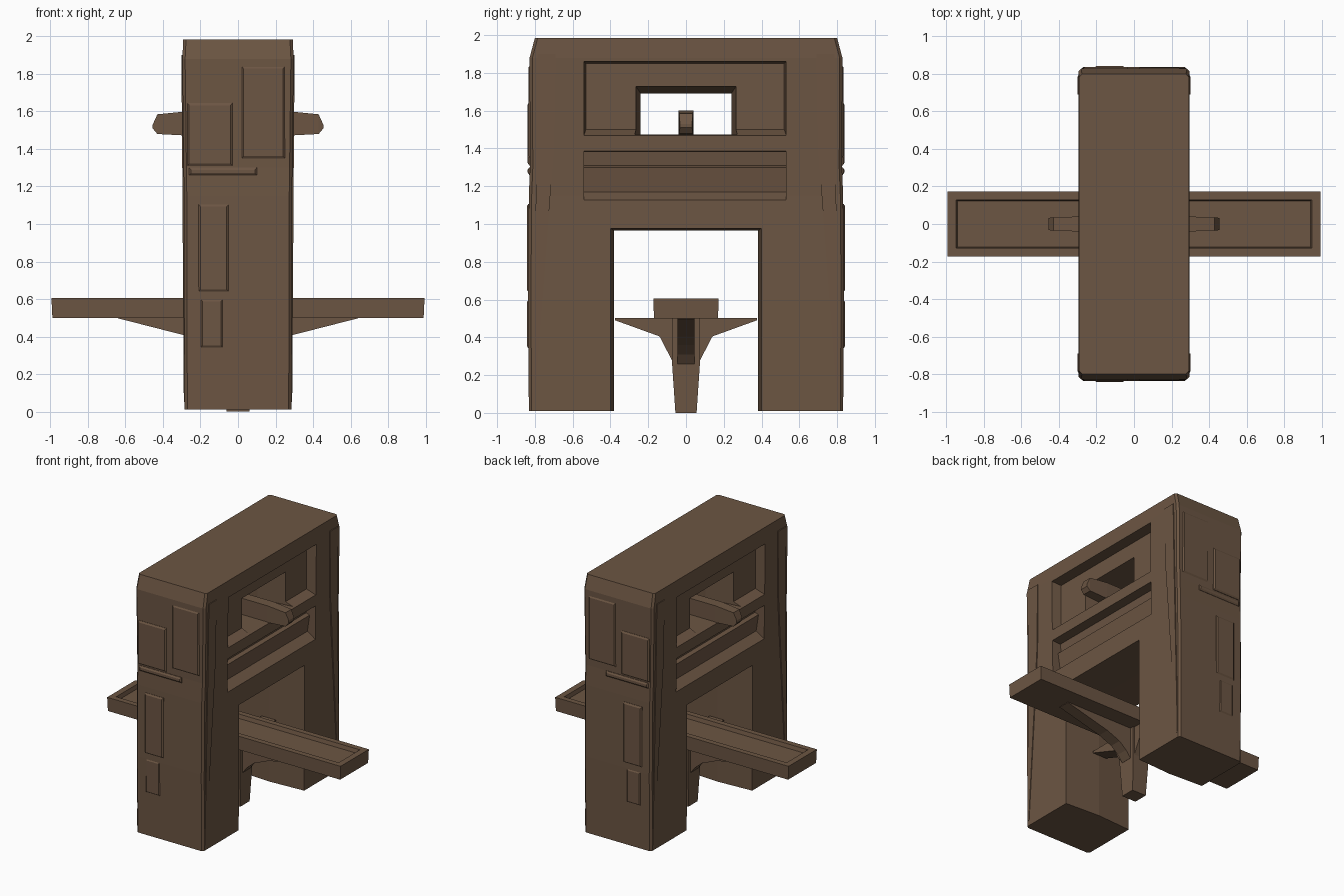
import bpy, bmesh

if "Cube" in bpy.data.objects:
    bpy.data.objects.remove(bpy.data.objects["Cube"])

mat = bpy.data.materials.new("dark brown stone")
mat.diffuse_color = (0.15, 0.092, 0.056, 1)
mat.use_nodes = True
mat.node_tree.nodes["Principled BSDF"].inputs["Base Color"].default_value = mat.diffuse_color


def loft(name, rings):
    """Closed solid through rings of equal point count."""
    bm = bmesh.new()
    vs = [[bm.verts.new(p) for p in r] for r in rings]
    n = len(rings[0])
    for a, b in zip(vs, vs[1:]):
        for i in range(n):
            j = (i + 1) % n
            bm.faces.new((a[i], a[j], b[j], b[i]))
    bm.faces.new(vs[0][::-1])
    bm.faces.new(vs[-1])
    bmesh.ops.recalc_face_normals(bm, faces=bm.faces)
    me = bpy.data.meshes.new(name)
    bm.to_mesh(me)
    bm.free()
    me.materials.append(mat)
    ob = bpy.data.objects.new(name, me)
    bpy.context.collection.objects.link(ob)
    return ob


def rect_z(z, x0, x1, y0, y1):
    return [(x0, y0, z), (x1, y0, z), (x1, y1, z), (x0, y1, z)]


def rect_x(x, y0, y1, z0, z1):
    return [(x, y0, z0), (x, y1, z0), (x, y1, z1), (x, y0, z1)]


def rect_y(y, x0, x1, z0, z1):
    return [(x0, y, z0), (x1, y, z0), (x1, y, z1), (x0, y, z1)]


def octagon(z, x, y, c=0.015):
    return [(x - c, y, z), (x, y - c, z), (x, c - y, z), (x - c, -y, z),
            (c - x, -y, z), (-x, c - y, z), (-x, y - c, z), (c - x, y, z)]


def cut(target, cutter):
    cutter.hide_render = True
    m = target.modifiers.new("cut", 'BOOLEAN')
    m.operation = 'DIFFERENCE'
    m.solver = 'EXACT'
    m.object = cutter
    bpy.context.view_layer.objects.active = target
    bpy.ops.object.modifier_apply(modifier=m.name)
    bpy.data.objects.remove(cutter)


# Arch body, slightly uneven in outline like worn stone
arch = loft("arch_body", [octagon(z, x, y) for z, x, y in (
    (0.01, .285, .832), (0.6, .287, .836), (1.15, .288, .832),
    (1.3, .290, .826), (1.88, .297, .828), (1.985, .292, .80))])

# Doorway, flaring a little toward both faces
cut(arch, loft("doorway_cutter", [
    rect_x(-.4, -.405, .405, -.2, .98), rect_x(0, -.382, .382, -.2, .965),
    rect_x(.4, -.405, .405, -.2, .98)]))

for s in (-1, 1):
    # Upper recess with sloped sill
    cut(arch, loft("upper_recess_cutter", [
        rect_x(s * .35, -.545, .535, 1.465, 1.862),
        rect_x(s * .29, -.54, .53, 1.47, 1.86),
        rect_x(s * .22, -.53, .52, 1.50, 1.85)]))
    # Lower recess with a stepped, sloping back
    prof = [(.35, 1.12), (.29, 1.125), (.22, 1.17), (.24, 1.30),
            (.21, 1.31), (.22, 1.38), (.35, 1.39)]
    cut(arch, loft("lower_recess_cutter", [
        [(s * x, y, z) for x, z in prof] for y in (-.54, .53)]))

# Window through the upper recess
cut(arch, loft("window_cutter", [
    rect_x(-.4, -.285, .285, 1.475, 1.76), rect_x(0, -.24, .24, 1.475, 1.69),
    rect_x(.4, -.285, .285, 1.475, 1.76)]))

# Window bar with tapered ends
loft("window_bar", [
    rect_x(-.455, -.032, .032, 1.51, 1.53), rect_x(-.43, -.036, .036, 1.48, 1.585),
    rect_x(-.28, -.04, .04, 1.472, 1.60), rect_x(.28, -.04, .04, 1.472, 1.60),
    rect_x(.43, -.036, .036, 1.48, 1.585), rect_x(.455, -.032, .032, 1.51, 1.53)])

# Shallow stone blocks on both end faces: x0, x1, z0, z1, outer y
blocks = [(-.27, -.03, 1.31, 1.645, .838), (-.21, -.05, .64, 1.105, .843),
          (-.20, -.08, .34, .60, .841), (-.26, .10, 1.26, 1.30, .838),
          (.02, .25, 1.35, 1.84, .834)]
for s in (-1, 1):
    for x0, x1, z0, z1, y in blocks:
        loft("stone_block", [rect_y(s * .79, x0, x1, z0, z1),
                             rect_y(s * (y - .008), x0, x1, z0, z1),
                             rect_y(s * y, x0 + .01, x1 - .01, z0 + .012, z1 - .012)])
    # Corner wedges on the wide faces
    for t in (-1, 1):
        loft("corner_wedge", [
            rect_z(.05, t * .27, t * .289, s * .80, s * .815),
            rect_z(1.4, t * .27, t * .298, s * .70, s * .79),
            rect_z(1.9, t * .27, t * .302, s * .69, s * .785)])

# Long tray through the doorway
tray = loft("tray", [rect_z(.50, -.99, .99, -.17, .17),
                     rect_z(.605, -.995, .995, -.172, .172)])
cut(tray, loft("tray_cutter", [rect_z(.575, -.94, .94, -.122, .122),
                               rect_z(.65, -.96, .96, -.14, .14)]))

# Central post
loft("tray_post", [rect_z(0, -.06, .06, -.056, .056),
                   rect_z(.28, -.07, .07, -.075, .075),
                   rect_z(.505, -.07, .07, -.075, .075)])

for s in (-1, 1):
    # Long curved brackets under the tray
    long = [(0, .505), (0, .24), (.07, .26), (.11, .31), (.17, .36),
            (.28, .405), (.64, .497), (.64, .505)]
    loft("long_bracket", [[(s * x, y, z) for x, z in long] for y in (-.045, .045)])
    # Side brackets reaching the legs
    side = [(0, .503), (0, .24), (.07, .27), (.14, .405), (.375, .49), (.375, .503)]
    loft("side_bracket", [[(x, s * y, z) for y, z in side] for x in (-.06, .06)])
